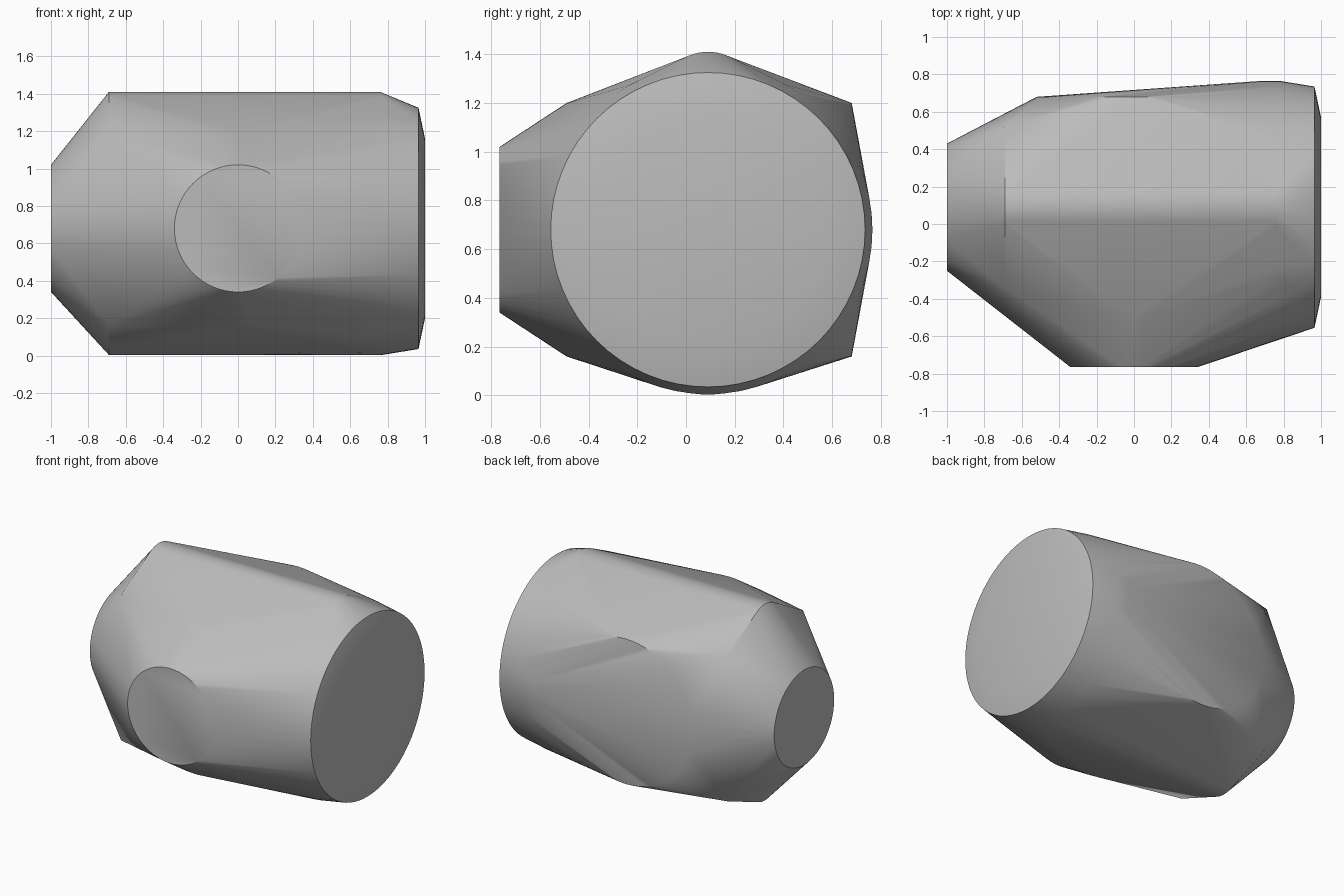
import bpy, bmesh
from math import cos, sin, pi, radians

cube = bpy.data.objects.get("Cube")
if cube:
    bpy.data.objects.remove(cube)

grey = bpy.data.materials.new("plain_grey")
grey.use_nodes = True
colour = (0.5, 0.5, 0.5, 1)
grey.diffuse_color = colour
grey.node_tree.nodes["Principled BSDF"].inputs["Base Color"].default_value = colour

CY, CZ = 0.09, 0.68   # axis of the main barrel
bm = bmesh.new()


def ring(axis, pos, radius, a=CY, b=CZ, n=64):
    """Circle of hull points facing along x or y."""
    for i in range(n):
        u = a + radius * cos(2 * pi * i / n)
        v = b + radius * sin(2 * pi * i / n)
        bm.verts.new((pos, u, v) if axis == "x" else (u, pos, v))


# Barrel: small end, wide belt, slightly domed large end
for x, r in ((-1, 0.34), (0.68, 0.675), (0.78, 0.675), (0.965, 0.645), (1, 0.48)):
    ring("x", x, r)

# Side branch: front mouth, its collar and the matching back collar
for y, r in ((-0.765, 0.34), (-0.49, 0.52), (0.68, 0.52)):
    ring("y", y, r, 0)

# Rounded ridges along the top and bottom
for x in (-0.69, 0.76):
    ring("x", x, 0.2, CY, 1.21)
    ring("x", x, 0.2, CY, 0.203)

# Shoulder corners near the small end
for sy in (-1, 1):
    for sz in (-1, 1):
        bm.verts.new((-0.69, CY + sy * 0.43, CZ + sz * 0.52))

# Wrap everything in one skin
hull = bmesh.ops.convex_hull(bm, input=bm.verts[:])
inside = {v for v in hull["geom_interior"] + hull["geom_unused"]
          if isinstance(v, bmesh.types.BMVert)}
bmesh.ops.delete(bm, geom=list(inside), context="VERTS")
bmesh.ops.dissolve_limit(bm, angle_limit=radians(0.3),
                         verts=bm.verts[:], edges=bm.edges[:])
bmesh.ops.recalc_face_normals(bm, faces=bm.faces[:])

mesh = bpy.data.meshes.new("fitting_shell")
bm.to_mesh(mesh)
bm.free()
mesh.materials.append(grey)
shell = bpy.data.objects.new("fitting_shell", mesh)
bpy.context.collection.objects.link(shell)
bpy.ops.object.select_all(action="DESELECT")
shell.select_set(True)
bpy.context.view_layer.objects.active = shell
bpy.ops.object.shade_smooth_by_angle(angle=radians(30))
